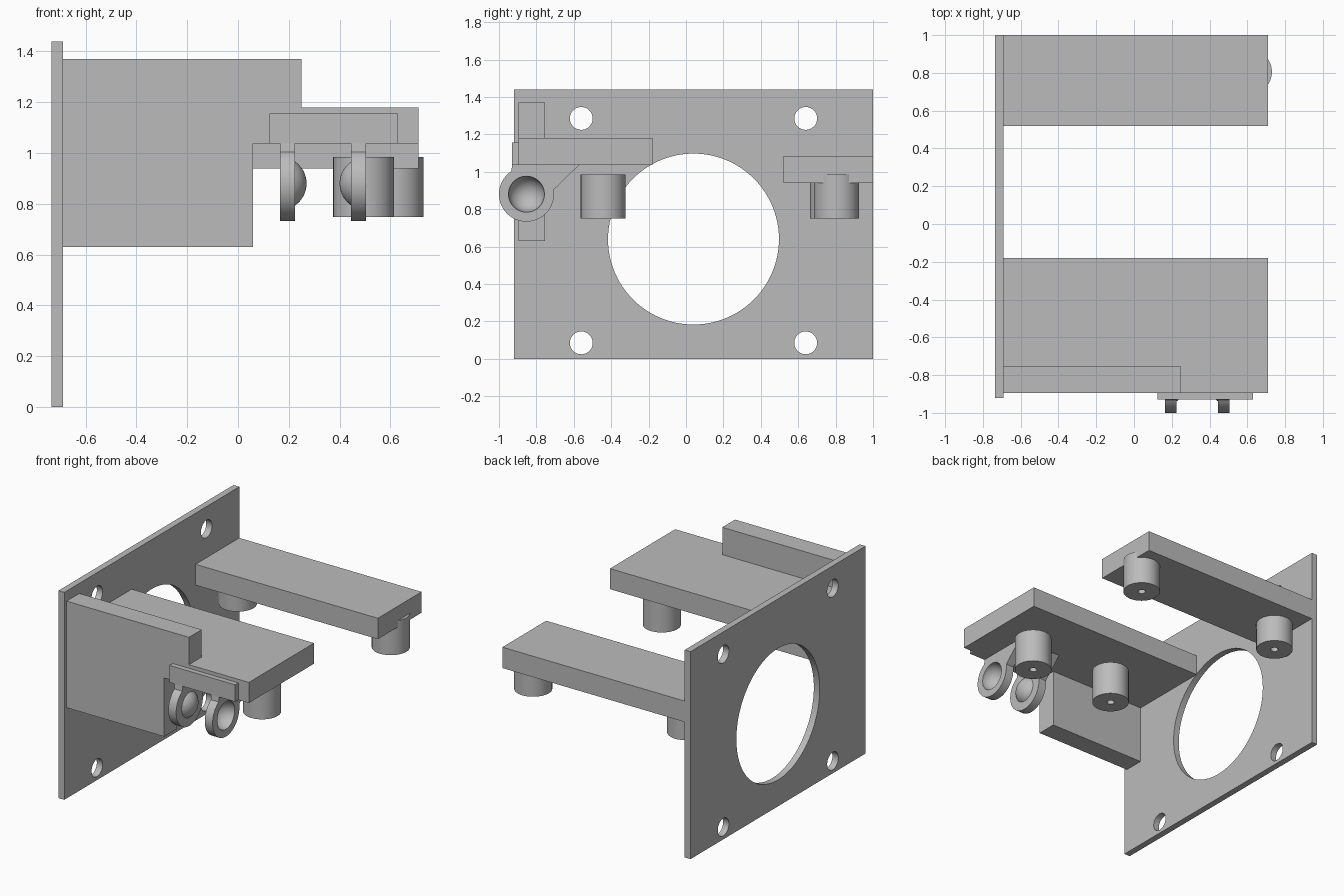
import bpy, bmesh, math
from mathutils import Matrix, Vector

cube = bpy.data.objects.get("Cube")
if cube:
    bpy.data.objects.remove(cube, do_unlink=True)

grey = bpy.data.materials.new("plain_grey")
grey.use_nodes = True
colour = (0.5, 0.5, 0.5, 1)
grey.diffuse_color = colour
grey.node_tree.nodes["Principled BSDF"].inputs["Base Color"].default_value = colour


def finish(name, bm):
    bmesh.ops.recalc_face_normals(bm, faces=bm.faces)
    mesh = bpy.data.meshes.new(name)
    bm.to_mesh(mesh)
    bm.free()
    ob = bpy.data.objects.new(name, mesh)
    mesh.materials.append(grey)
    bpy.context.collection.objects.link(ob)
    return ob


def box(name, x, y, z):
    bm = bmesh.new()
    bmesh.ops.create_cube(bm, size=1)
    for v in bm.verts:
        v.co = [a + (c + 0.5) * (b - a) for c, (a, b) in zip(v.co, (x, y, z))]
    return finish(name, bm)


def cylinder(name, centre, radius, depth, axis="Z", sides=64):
    bm = bmesh.new()
    turn = Matrix.Rotation(math.pi / 2, 4, "Y") if axis == "X" else Matrix()
    bmesh.ops.create_cone(bm, cap_ends=True, segments=sides, radius1=radius, radius2=radius,
                          depth=depth, matrix=Matrix.Translation(centre) @ turn)
    return finish(name, bm)


def sphere(name, centre, radius):
    bm = bmesh.new()
    turn = Matrix.Rotation(math.pi / 2, 4, "Y")
    bmesh.ops.create_uvsphere(bm, u_segments=48, v_segments=32, radius=radius,
                              matrix=Matrix.Translation(centre) @ turn)
    return finish(name, bm)


def combine(ob, tool, operation="DIFFERENCE"):
    mod = ob.modifiers.new("cut", "BOOLEAN")
    mod.operation, mod.object, mod.solver = operation, tool, "EXACT"
    bpy.context.view_layer.objects.active = ob
    bpy.ops.object.modifier_apply(modifier=mod.name)
    bpy.data.objects.remove(tool, do_unlink=True)


def smooth(ob):
    bpy.ops.object.select_all(action="DESELECT")
    ob.select_set(True)
    bpy.context.view_layer.objects.active = ob
    bpy.ops.object.shade_smooth_by_angle(angle=math.radians(30))


# Mounting plate with a large opening and four screw holes
plate = box("mounting_plate", (-0.735, -0.69), (-0.92, 1), (0, 1.44))
combine(plate, cylinder("cutter", (-0.71, 0.04, 0.64), 0.457, 0.3, "X", 96))
for y in (-0.56, 0.64):
    for z in (0.085, 1.285):
        combine(plate, cylinder("cutter", (-0.71, y, z), 0.061, 0.3, "X", 48))
smooth(plate)

# Shelves and the side wall
box("front_shelf", (-0.69, 0.71), (-0.895, -0.18), (1.037, 1.18))
box("back_shelf", (-0.69, 0.71), (0.52, 1), (0.94, 1.085))
box("wall_upper", (-0.69, 0.25), (-0.895, -0.755), (1.18, 1.37))
box("wall_lower", (-0.69, 0.06), (-0.895, -0.755), (0.63, 1.037))

# Standoffs with a small bore
for name, x, y in (("front_standoff_outer", 0.495, -0.443), ("front_standoff_inner", -0.17, -0.443),
                   ("back_standoff_outer", 0.61, 0.805), ("back_standoff_inner", -0.55, 0.783)):
    post = cylinder(name, (x, y, 0.867), 0.12, 0.236)
    combine(post, cylinder("cutter", (x, y, 0.867), 0.025, 0.5, sides=24))
    smooth(post)

# Hinge strip on the outer edge of the front shelf
box("hinge_strip", (0.125, 0.63), (-0.93, -0.895), (1.037, 1.155))

# Lugs: round eye with a web up to the shelf, and a hollow dome facing the other lug
EYE_Y, EYE_Z, EYE_R = -0.853, 0.88, 0.147


def lug(name, x0, x1, outer):
    points = [(-0.93, 1.037), (-0.57, 1.037)]
    first, last, steps = math.radians(45), math.radians(-237), 48
    start = math.radians(-4)
    points.append((EYE_Y + EYE_R, 0.905))
    for i in range(steps + 1):
        a = start + (last - start) * i / steps
        points.append((EYE_Y + EYE_R * math.cos(a), EYE_Z + EYE_R * math.sin(a)))
    bm = bmesh.new()
    face = bm.faces.new([bm.verts.new((x0, y, z)) for y, z in points])
    side = bmesh.ops.extrude_face_region(bm, geom=[face])
    bmesh.ops.translate(bm, vec=Vector((x1 - x0, 0, 0)),
                        verts=[v for v in side["geom"] if isinstance(v, bmesh.types.BMVert)])
    ob = finish(name, bm)
    centre = (outer, EYE_Y, EYE_Z)
    dome = sphere("dome", centre, 0.105)
    away = 0.3 if outer == x1 else -0.3
    combine(dome, box("cutter", sorted((outer, outer + away)), (-1.2, -0.5), (0.5, 1.2)))
    combine(ob, dome, "UNION")
    combine(ob, sphere("cutter", centre, 0.096))
    smooth(ob)


lug("hinge_lug_inner", 0.165, 0.225, 0.165)
lug("hinge_lug_outer", 0.445, 0.505, 0.505)
